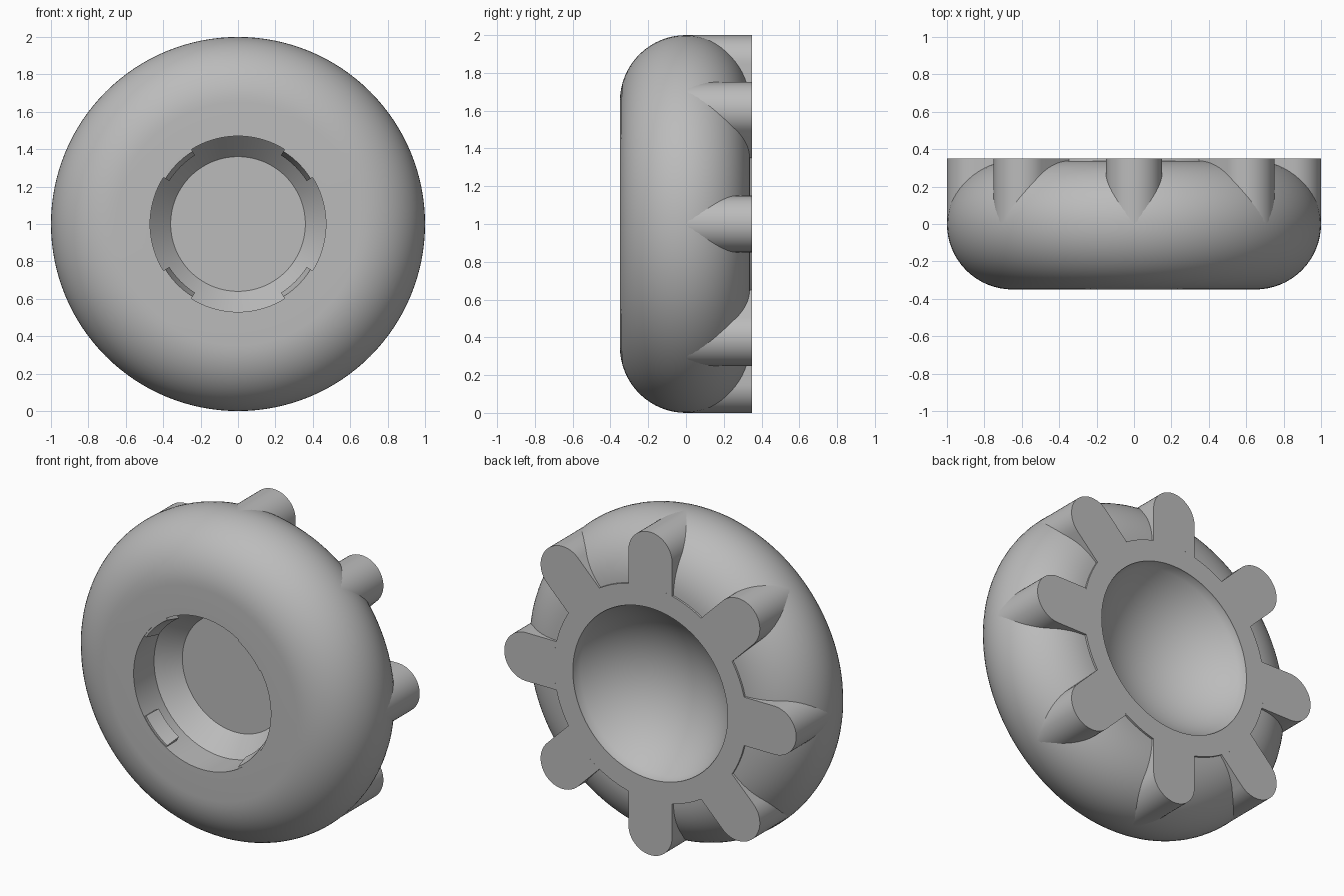
import bpy, bmesh
from math import sin, cos, asin, pi, radians, sqrt
from mathutils import Vector, Matrix

cube = bpy.data.objects.get("Cube")
if cube:
    bpy.data.objects.remove(cube, do_unlink=True)

grey = bpy.data.materials.new("plain grey")
grey.use_nodes = True
COLOUR = (0.5, 0.5, 0.5, 1)
grey.diffuse_color = COLOUR
grey.node_tree.nodes["Principled BSDF"].inputs["Base Color"].default_value = COLOUR

HUB = Vector((0, 0, 1))
AXIS = Vector((0, -1, 0))  # positive turn runs from +x towards +z


def finish(bm, name):
    bmesh.ops.remove_doubles(bm, verts=bm.verts, dist=1e-5)
    bmesh.ops.recalc_face_normals(bm, faces=bm.faces)
    mesh = bpy.data.meshes.new(name)
    bm.to_mesh(mesh)
    bm.free()
    mesh.materials.append(grey)
    obj = bpy.data.objects.new(name, mesh)
    bpy.context.collection.objects.link(obj)
    bpy.ops.object.select_all(action='DESELECT')
    obj.select_set(True)
    bpy.context.view_layer.objects.active = obj
    bpy.ops.object.shade_smooth_by_angle(angle=radians(30))
    return obj


def sweep(name, profile, start, turn, steps, closed):
    """Turn a (radius, y) profile around the hub axis."""
    bm = bmesh.new()
    rot = Matrix.Rotation(start, 3, AXIS)
    verts = [bm.verts.new(HUB + rot @ Vector((r, y, 0))) for r, y in profile]
    geom = verts + [bm.edges.new(pair) for pair in zip(verts, verts[1:])]
    if closed:
        geom.append(bm.edges.new((verts[-1], verts[0])))
    last = bmesh.ops.spin(bm, geom=geom, cent=HUB, axis=AXIS, angle=turn,
                          steps=steps)["geom_last"]
    if closed:  # cap both ends
        bm.faces.new(verts)
        bm.faces.new([v for v in last if isinstance(v, bmesh.types.BMVert)])
    return finish(bm, name)


# Rounded wheel body: front recess, bulging wall, back rim and hollow bowl
BACK, CROWN = 0.35, 0.338
profile = [(0, -0.03), (0.36, -0.03), (0.47, -0.15), (0.47, -BACK)]
for i in range(33):
    a = -pi / 2 + pi * i / 32
    profile.append((0.65 + 0.35 * cos(a), (BACK if a < 0 else CROWN) * sin(a)))
RIM, MOUTH, DEPTH = 0.66, 0.53, 0.32
profile[-1] = (RIM, CROWN)
profile += [(RIM, BACK), (MOUTH, BACK)]
ball = (MOUTH ** 2 + DEPTH ** 2) / (2 * DEPTH)
edge = asin(MOUTH / ball)
for i in range(17):
    a = edge * (1 - i / 16)
    profile.append((ball * sin(a), 0.34 - DEPTH + ball - ball * cos(a)))
sweep("wheel_body", profile, 0, 2 * pi, 128, False)

# Four wedge clips inside the front recess
wedge = [(0.475, -0.345), (0.458, -0.345), (0.433, -0.25), (0.475, -0.25)]
for k in range(4):
    sweep(f"recess_clip_{k + 1}", wedge, radians(32 + 90 * k), radians(26), 8, True)

# Eight round-ended lugs around the back
HALF, REACH = 0.15, 0.85
outline = []
for i in range(25):
    a = -pi / 2 + pi * i / 24
    outline.append((REACH + HALF * cos(a), HALF * sin(a)))
spread = asin(HALF / RIM)
for i in range(9):
    a = spread * (1 - i / 4)
    outline.append((RIM * cos(a), RIM * sin(a)))
for k in range(8):
    rot = Matrix.Rotation(k * pi / 4, 3, AXIS)
    bm = bmesh.new()
    face = bm.faces.new([bm.verts.new(HUB + rot @ Vector((x, 0, z))) for x, z in outline])
    moved = bmesh.ops.extrude_face_region(bm, geom=[face])["geom"]
    bmesh.ops.translate(bm, vec=(0, BACK, 0),
                        verts=[v for v in moved if isinstance(v, bmesh.types.BMVert)])
    finish(bm, f"back_lug_{k + 1}")
